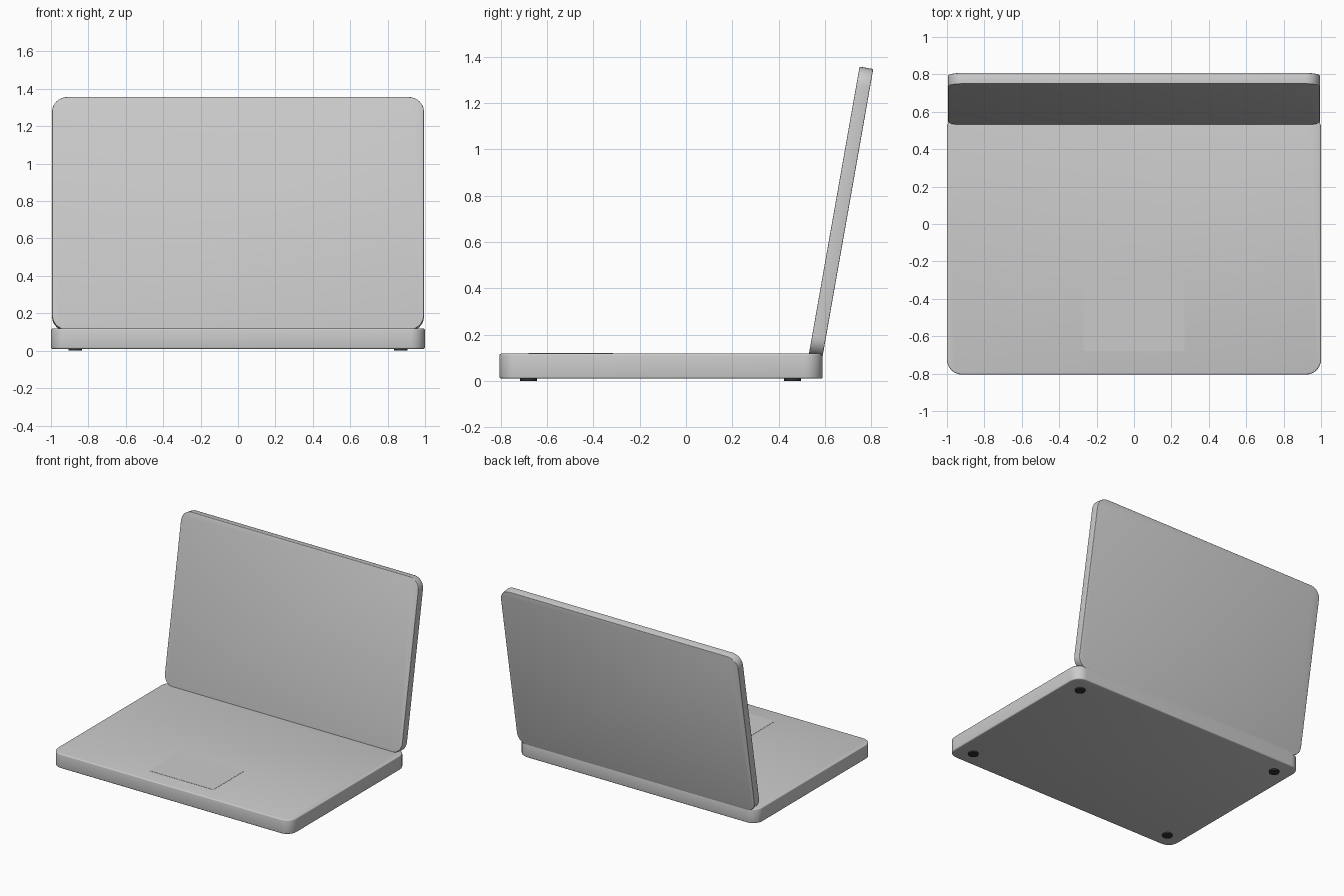
import bpy, bmesh, math

if "Cube" in bpy.data.objects:
    bpy.data.objects.remove(bpy.data.objects["Cube"])


def finish(bm, name, color=None):
    mesh = bpy.data.meshes.new(name)
    bm.to_mesh(mesh)
    bm.free()
    obj = bpy.data.objects.new(name, mesh)
    bpy.context.collection.objects.link(obj)
    if color:
        mat = bpy.data.materials.new(name + "_material")
        mat.diffuse_color = color
        mat.use_nodes = True
        mat.node_tree.nodes["Principled BSDF"].inputs["Base Color"].default_value = mat.diffuse_color
        mesh.materials.append(mat)
    bpy.ops.object.select_all(action='DESELECT')
    obj.select_set(True)
    bpy.context.view_layer.objects.active = obj
    bpy.ops.object.shade_smooth_by_angle(angle=math.radians(35))
    return obj


def rounded_slab(name, x, y, z, radius, edge):
    """Slab over the ranges x, y, z with rounded corners and softened rims."""
    bm = bmesh.new()
    bmesh.ops.create_cube(bm, size=1)
    for v in bm.verts:
        v.co = [r[0] if c < 0 else r[1] for c, r in zip(v.co, (x, y, z))]
    upright = [e for e in bm.edges
               if abs(e.verts[0].co.z - e.verts[1].co.z) > 1e-5]
    bmesh.ops.bevel(bm, geom=upright, offset=radius, segments=8,
                    profile=0.5, affect='EDGES')
    if edge:
        rims = [e for e in bm.edges
                if abs(e.verts[0].co.z - e.verts[1].co.z) < 1e-5]
        bmesh.ops.bevel(bm, geom=rims, offset=edge, segments=3,
                        profile=0.5, affect='EDGES')
    return finish(bm, name)


# Keyboard base
rounded_slab("base", (-1, 1), (-0.805, 0.59), (0.01, 0.118), 0.08, 0.008)

# Touch pad, barely proud of the base
rounded_slab("touch_pad", (-0.27, 0.27), (-0.68, -0.315), (0.112, 0.1195), 0.01, 0)

# Screen lid, leaning back ten degrees
lid = rounded_slab("screen_lid", (-0.994, 0.994), (0, 1.263), (-0.06, 0), 0.08, 0.004)
lid.rotation_euler.x = math.radians(80)
lid.location = (0, 0.53, 0.113)

# Four rubber feet
for side, sx in (("left", -1), ("right", 1)):
    for end, y in (("front", -0.68), ("back", 0.46)):
        bm = bmesh.new()
        bmesh.ops.create_cone(bm, cap_ends=True, segments=24,
                              radius1=0.036, radius2=0.036, depth=0.02)
        foot = finish(bm, f"foot_{end}_{side}", (0.03, 0.03, 0.03, 1))
        foot.location = (sx * 0.87, y, 0.01)
